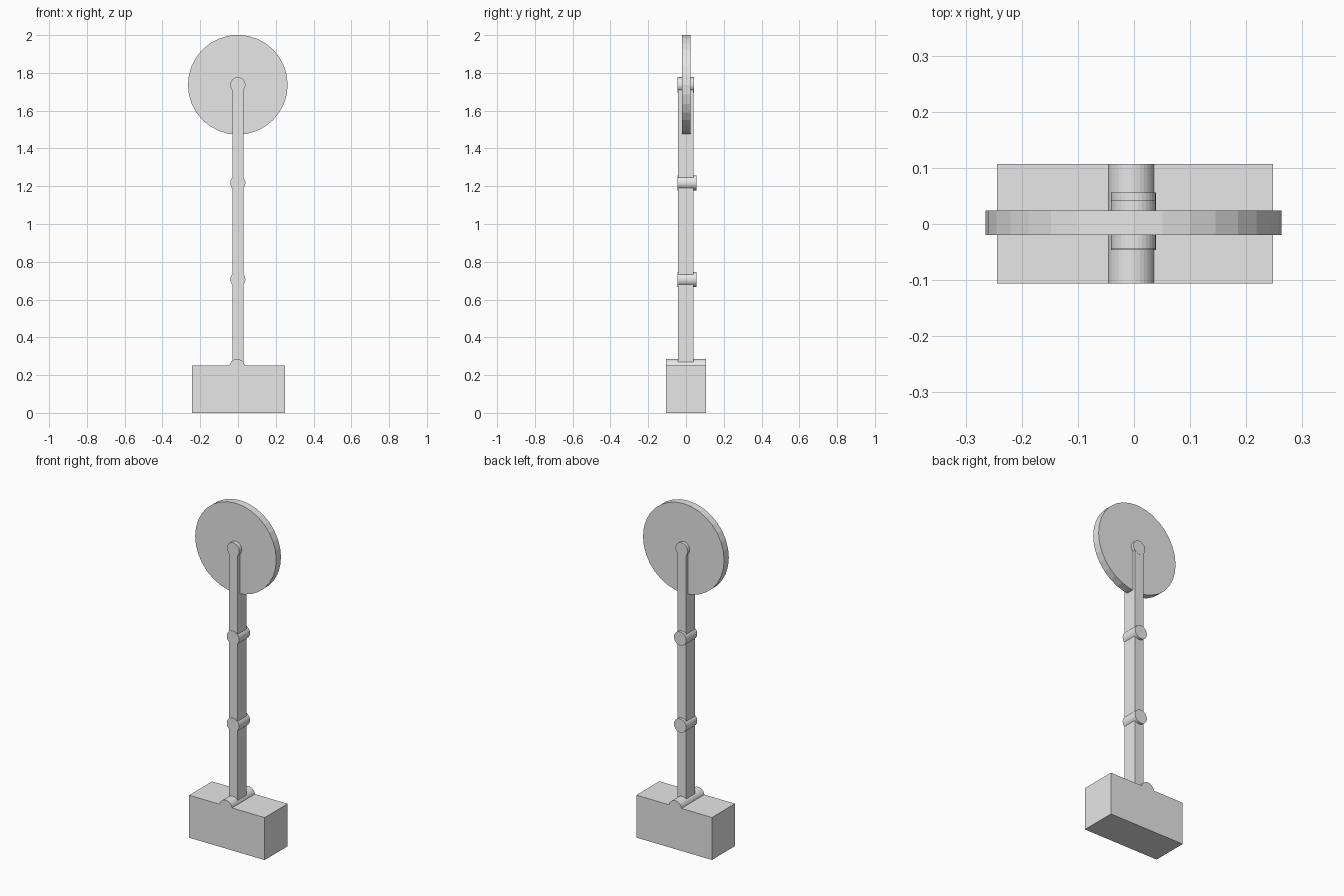
import bpy
import math

if "Cube" in bpy.data.objects:
    bpy.data.objects.remove(bpy.data.objects["Cube"], do_unlink=True)

# Single plain grey finish
grey = bpy.data.materials.new("light_grey")
grey.use_nodes = True
GREY = (0.8, 0.8, 0.8, 1.0)
grey.diffuse_color = GREY
grey.node_tree.nodes["Principled BSDF"].inputs["Base Color"].default_value = GREY


def finish(name):
    ob = bpy.context.object
    ob.name = name
    ob.data.materials.append(grey)
    return ob


def box(name, x, y, z):
    """Box from (min, max) ranges on each axis."""
    bpy.ops.mesh.primitive_cube_add(size=1, location=[sum(r) / 2 for r in (x, y, z)])
    ob = finish(name)
    ob.scale = [r[1] - r[0] for r in (x, y, z)]
    bpy.ops.object.transform_apply(location=False, rotation=False, scale=True)
    return ob


def rod(name, radius, x, y, z):
    """Faceted cylinder lying along y, y given as a (min, max) range."""
    bpy.ops.mesh.primitive_cylinder_add(
        vertices=32, radius=radius, depth=y[1] - y[0],
        location=(x, sum(y) / 2, z), rotation=(math.pi / 2, 0, 0))
    return finish(name)


# Joint heights from the base hinge up to the wheel axle
HINGE, LOWER, UPPER, AXLE = 0.244, 0.706, 1.218, 1.737

# Base block and the hinge bar half sunk in its top
box("base", (-0.244, 0.248), (-0.106, 0.107), (0, 0.25))
rod("base_hinge", 0.041, -0.005, (-0.106, 0.107), HINGE)

# Three arm segments, end to end between the joints
for name, bottom, top in (("lower_arm", HINGE, LOWER),
                          ("middle_arm", LOWER, UPPER),
                          ("upper_arm", UPPER, AXLE)):
    box(name, (-0.03, 0.028), (-0.043, 0.041), (bottom, top))

# Joint pins
for name, z in (("lower_joint", LOWER), ("upper_joint", UPPER)):
    rod(name, 0.04, -0.001, (-0.046, 0.056), z)

# Wheel and its axle
rod("wheel", 0.264, -0.001, (-0.02, 0.024), AXLE)
rod("wheel_axle", 0.04, -0.001, (-0.044, 0.042), AXLE)
